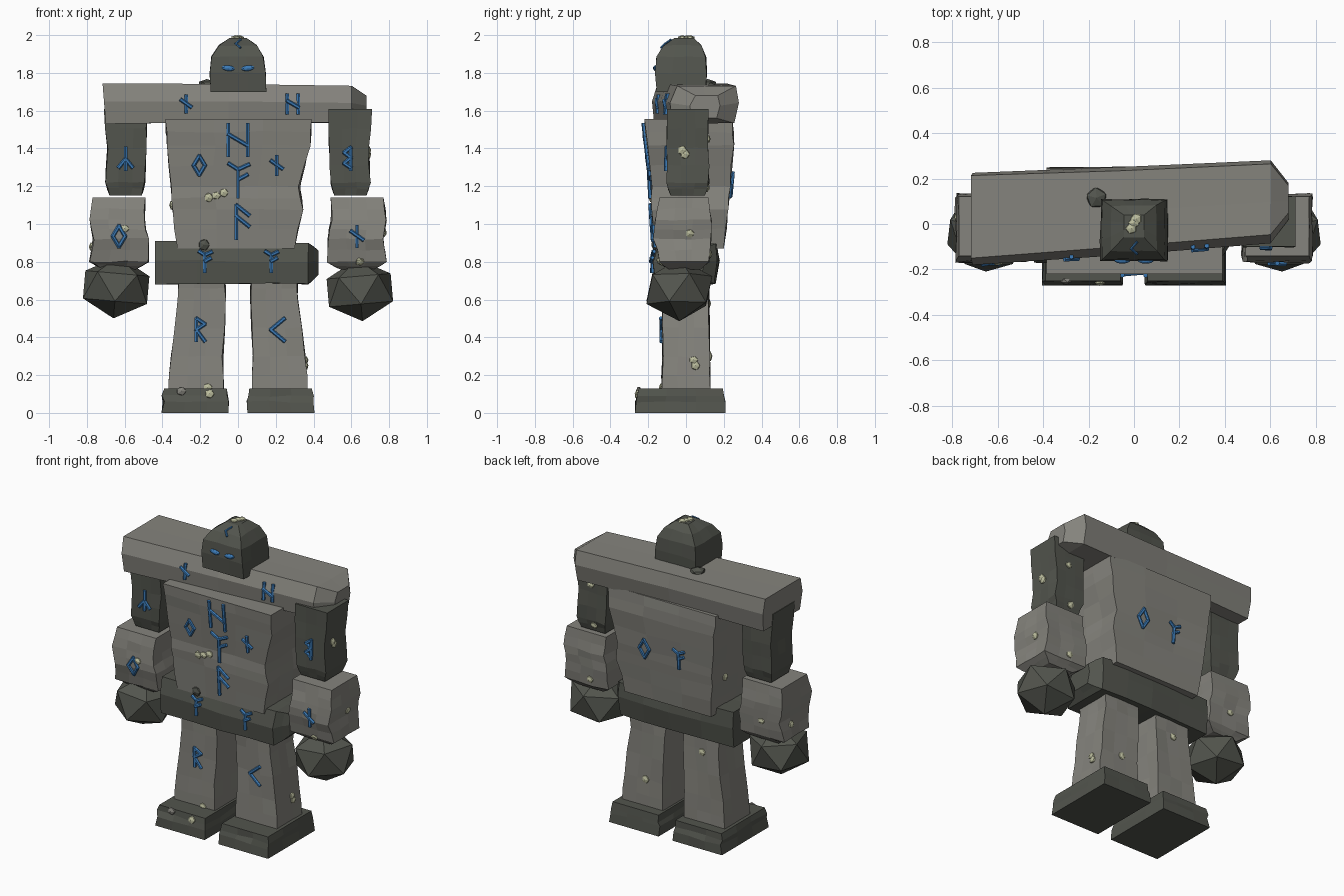
import bpy, bmesh, math, random
from mathutils import Vector, Matrix
from mathutils.bvhtree import BVHTree

if "Cube" in bpy.data.objects:
    bpy.data.objects.remove(bpy.data.objects["Cube"])

random.seed(4)


def material(name, rgb):
    m = bpy.data.materials.new(name)
    m.diffuse_color = (*rgb, 1)
    m.use_nodes = True
    m.node_tree.nodes["Principled BSDF"].inputs["Base Color"].default_value = m.diffuse_color
    return m


LIGHT = material("light stone", (0.235, 0.23, 0.205))
DARK = material("dark stone", (0.085, 0.09, 0.075))
BLUE = material("blue rune", (0.045, 0.2, 0.48))
MOSS = material("pale moss", (0.50, 0.51, 0.34))
stones = []


def finish(bm, name, mat):
    bmesh.ops.recalc_face_normals(bm, faces=bm.faces)
    me = bpy.data.meshes.new(name)
    bm.to_mesh(me)
    me.materials.append(mat)
    ob = bpy.data.objects.new(name, me)
    bpy.context.collection.objects.link(ob)
    if name.split("_")[0] not in ("rune", "moss", "eye"):
        stones.append(BVHTree.FromBMesh(bm))
    bm.free()
    return ob


def loft(name, sections, mat, cuts=2, jitter=0.005):
    """Skin a list of point loops, with roughened rings in between."""
    rings = []
    for a, b in zip(sections, sections[1:]):
        for k in range(cuts):
            rings.append([p.lerp(q, k / cuts) for p, q in zip(a, b)])
    rings.append(sections[-1])
    bm = bmesh.new()
    j = lambda: Vector([random.uniform(-jitter, jitter) for _ in range(3)])
    vs = [[bm.verts.new(p + (j() if 0 < i < len(rings) - 1 else Vector()))
           for p in r] for i, r in enumerate(rings)]
    n = len(vs[0])
    for a, b in zip(vs, vs[1:]):
        for i in range(n):
            bm.faces.new((a[i], a[(i + 1) % n], b[(i + 1) % n], b[i]))
    bm.faces.new(vs[0])
    bm.faces.new(vs[-1])
    return finish(bm, name, mat)


def rect(z, x0, x1, y0, y1, n=3):
    """Rectangular loop at height z, n points to a side."""
    c = [Vector(p) for p in ((x0, y0, z), (x1, y0, z), (x1, y1, z), (x0, y1, z))]
    return [c[i].lerp(c[(i + 1) % 4], k / n) for i in range(4) for k in range(n)]


def block(name, rows, mat, side=1, **kw):
    """Stack of rectangles; side=-1 mirrors it in x."""
    return loft(name, [rect(z, *sorted((side * a, side * b)), c, d)
                       for z, a, b, c, d in rows], mat, **kw)


def beam_loop(x, y0, y1, z0, z1, c, dx=0):
    """Cross-section of a beam along x with softened long edges."""
    zm = z0 + 0.55 * (z1 - z0)
    pts = [(y0 + c * .4, z0), (y0, zm), (y0 + c, z1), ((y0 + y1) / 2, z1),
           (y1 - c * .4, z1), (y1, zm), (y1 - c * .6, z0), ((y0 + y1) / 2, z0)]
    return [Vector((x + dx * (z - z0), y, z)) for y, z in pts]


# Shoulder beam: square at one end, chamfered at the other
loft("shoulder_beam", [
    beam_loop(-0.70, -0.18, 0.225, 1.53, 1.745, .03, -0.08),
    beam_loop(-0.05, -0.135, 0.25, 1.54, 1.74, .035),
    beam_loop(0.60, -0.085, 0.28, 1.535, 1.73, .04),
    beam_loop(0.68, 0.02, 0.18, 1.56, 1.68, .03)], LIGHT, cuts=1, jitter=.002)

# Torso and waist
block("torso", [(0.87, -.32, .30, -.165, .20), (1.08, -.345, .34, -.18, .225),
                (1.20, -.355, .325, -.185, .23), (1.42, -.375, .38, -.205, .25),
                (1.555, -.385, .39, -.22, .245)], LIGHT, cuts=2, jitter=.006)
loft("waist_belt", [beam_loop(-0.44, -.17, .15, .68, .91, .02),
                    beam_loop(0, -.185, .175, .685, .90, .03),
                    beam_loop(0.37, -.17, .17, .68, .90, .03),
                    beam_loop(0.425, -.09, .10, .73, .86, .03)], DARK, cuts=2)

# Head: tapering dome
block("head", [(1.70, -.145, .15, -.155, .105), (1.80, -.148, .145, -.165, .11),
               (1.885, -.14, .135, -.155, .105), (1.945, -.10, .10, -.12, .08),
               (1.985, -.045, .045, -.06, .04)], DARK, cuts=1, jitter=.003)

# Limbs, one set for each side
for s, tag in ((-1, "right"), (1, "left")):
    block(tag + "_upper_arm", [(1.15, .51, .68, -.08, .10), (1.22, .49, .70, -.10, .12),
                               (1.40, .485, .69, -.10, .12), (1.61, .48, .71, -.10, .12)],
          DARK, s)
    block(tag + "_forearm", [(.76, .54, .72, -.09, .08), (.80, .475, .785, -.14, .12),
                             (.92, .475, .765, -.17, .13), (1.02, .495, .785, -.165, .135),
                             (1.14, .49, .77, -.14, .12)], LIGHT, s)
    block(tag + "_leg", [(.10, .075, .37, -.13, .13), (.30, .08, .355, -.125, .125),
                         (.60, .065, .315, -.12, .12), (.72, .07, .315, -.13, .12)],
          LIGHT, s)
    block(tag + "_foot", [(0, .05, .405, -.27, .21), (.06, .05, .395, -.265, .205),
                          (.09, .055, .40, -.255, .20), (.13, .06, .39, -.25, .195)],
          DARK, s, cuts=1, jitter=.006)
    # Faceted fist with one point down
    bm = bmesh.new()
    bmesh.ops.create_icosphere(bm, subdivisions=1, radius=1)
    bmesh.ops.transform(bm, verts=bm.verts, matrix=(
        Matrix.Translation((s * .645, -.035, .65 + (.015 if s < 0 else 0)))
        @ Matrix.Rotation(math.radians(5) * -s, 4, 'Y')
        @ Matrix.Diagonal((.20, .195, .165, 1))
        @ Matrix.Rotation(math.radians(18), 4, 'Z')))
    finish(bm, tag + "_fist", DARK)


def cast(o, d):
    """Nearest stone surface point along a ray."""
    o, d = Vector(o), Vector(d)
    hits = [h for h in (t.ray_cast(o, d) for t in stones) if h[0]]
    if not hits:
        return o + d * 1.85, -d
    best = min(hits, key=lambda h: h[3])
    return best[0], best[1]


# Rune strokes (x0, z0, x1, z1), in half heights
RUNES = {
    "hail": [(-.6, -1, -.6, 1), (.6, -1, .6, 1), (-.6, .35, .6, -.35)],
    "fork": [(0, -1, 0, .65), (-.55, 1, 0, .65), (0, .65, .65, .95), (0, .05, .55, .35)],
    "branch": [(-.1, -1, -.1, 1), (-.1, 1, .65, .4), (-.1, .35, .65, -.25)],
    "need": [(0, -1, 0, 1), (-.6, .5, .6, -.35)],
    "diamond": [(0, 1, .6, 0), (.6, 0, 0, -1), (0, -1, -.6, 0), (-.6, 0, 0, 1)],
    "ride": [(-.35, -1, -.35, 1), (-.35, 1, .4, .5), (.4, .5, -.35, 0), (-.35, 0, .4, -1)],
    "torch": [(.6, 1, -.6, 0), (-.6, 0, .6, -1)],
    "root": [(0, -1, 0, 1), (0, 0, -.6, -.75), (0, 0, .6, -.75)],
    "birch": [(.3, -1, .3, 1), (.3, 1, -.3, .55), (-.3, .55, .3, .1),
              (.3, .1, -.3, -.4), (-.3, -.4, .3, -.8)],
}


def rune(kind, x, z, h, d=1, r=.0105):
    bm = bmesh.new()
    for a, b, c, e in RUNES[kind]:
        p, q = [cast((x + d * u * h, -2 * d, z + v * h), (0, d, 0))[0]
                - Vector((0, d * .006, 0)) for u, v in ((a, b), (c, e))]
        m = (Matrix.Translation((p + q) / 2)
             @ (q - p).to_track_quat('Z', 'Y').to_matrix().to_4x4())
        bmesh.ops.create_cone(bm, cap_ends=True, segments=6, radius1=r, radius2=r,
                              depth=(q - p).length + r, matrix=m)
    finish(bm, "rune_" + kind, BLUE)


for args in [("hail", 0, 1.445, .085), ("fork", 0, 1.23, .09), ("branch", 0, 1.01, .09),
             ("diamond", -.205, 1.31, .05), ("need", .205, 1.31, .05),
             ("need", -.275, 1.635, .045), ("hail", .29, 1.635, .05),
             ("root", -.595, 1.345, .06), ("birch", .58, 1.345, .06),
             ("diamond", -.63, .935, .055), ("need", .63, .935, .055),
             ("fork", -.175, .80, .055), ("fork", .175, .80, .055),
             ("ride", -.20, .44, .06), ("torch", .21, .44, .06),
             ("diamond", .13, 1.21, .06, -1), ("fork", -.11, 1.20, .06, -1),
             ("torch", 0, 1.955, .02, 1, .006)]:
    rune(*args)

# Glowing eyes
for s in (-1, 1):
    bm = bmesh.new()
    p = cast((s * .052, -2, 1.825), (0, 1, 0))[0]
    bmesh.ops.create_uvsphere(bm, u_segments=10, v_segments=6, radius=1, matrix=(
        Matrix.Translation(p) @ Matrix.Rotation(s * -.12, 4, 'Y')
        @ Matrix.Diagonal((.036, .014, .015, 1))))
    finish(bm, "eye", BLUE)


def lump(name, origin, d, mat=MOSS, r=.026):
    """Flattened clump pressed onto the stone along a ray."""
    p, n = cast(origin, d)
    bm = bmesh.new()
    bmesh.ops.create_icosphere(bm, subdivisions=1, radius=r, matrix=(
        Matrix.Translation(p) @ n.to_track_quat('Z', 'Y').to_matrix().to_4x4()
        @ Matrix.Diagonal((1, random.uniform(.8, 1.1), .55, 1))))
    finish(bm, name, mat)


# Moss on the front, back, outer sides and crown
for x, z in [(-.155, 1.14), (-.115, 1.15), (-.075, 1.165), (-.60, .975), (.645, .80),
             (-.16, .135), (-.15, .10)]:
    lump("moss_front", (x, -2, z), (0, 1, 0))
for x, z in [(.60, 1.45), (.58, 1.19), (.60, .84), (-.63, .90), (-.20, .58), (.2, .3)]:
    lump("moss_back", (x, 2, z), (0, -1, 0))
for s, y, z in [(1, -.02, 1.39), (1, -.005, 1.37), (1, .04, .28), (1, .05, .25),
                (1, .02, .95), (-1, .03, .88)]:
    lump("moss_side", (2 * s, y, z), (-s, 0, 0))
lump("moss_flank", (-.45, .10, 1.10), (1, 0, 0))
for x, y in [(-.012, -.02), (0, .005), (.01, .022)]:
    lump("moss_crown", (x, y, 3), (0, 0, -1), r=.027)

# Loose pebbles
lump("pebble_waist", (-.18, -2, .89), (0, 1, 0), DARK, .032)
lump("pebble_foot", (-.30, -2, .115), (0, 1, 0), LIGHT, .028)
lump("pebble_shoulder", (-.165, .115, 3), (0, 0, -1), DARK, .05)
